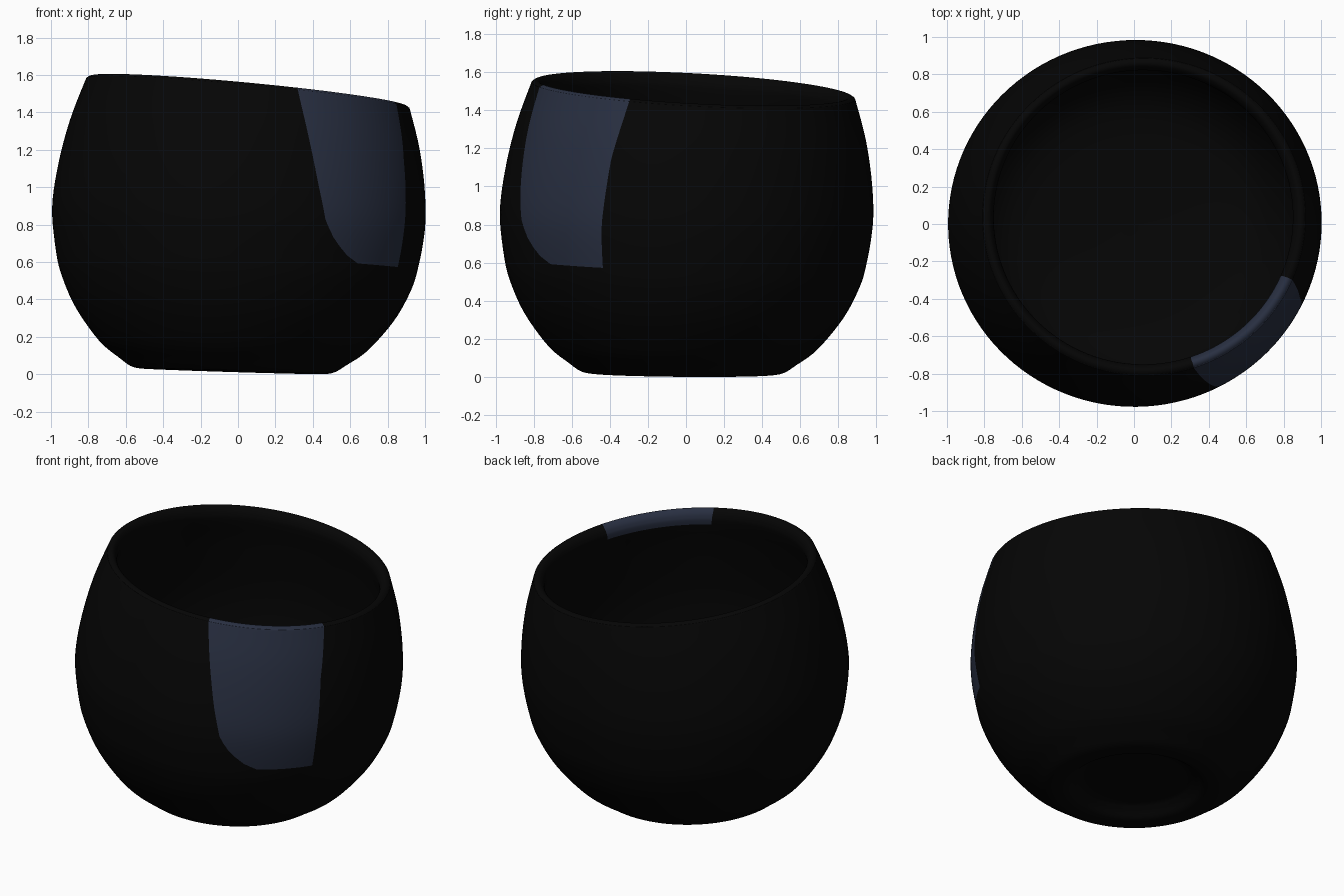
import bpy, bmesh, math

if "Cube" in bpy.data.objects:
    bpy.data.objects.remove(bpy.data.objects["Cube"])


def material(name, rgb):
    m = bpy.data.materials.new(name)
    m.diffuse_color = (*rgb, 1)
    m.use_nodes = True
    m.node_tree.nodes["Principled BSDF"].inputs["Base Color"].default_value = m.diffuse_color
    return m


def lerp_table(table, z):
    if z <= table[0][0]:
        return table[0][1]
    for (z0, a0), (z1, a1) in zip(table, table[1:]):
        if z <= z1:
            return a0 + (a1 - a0) * (z - z0) / (z1 - z0)
    return table[-1][1]


def spline(pts, steps):
    # Catmull-Rom through the profile points
    out = []
    for i in range(len(pts) - 1):
        p0, p1 = pts[max(i - 1, 0)], pts[i]
        p2, p3 = pts[i + 1], pts[min(i + 2, len(pts) - 1)]
        for s in range(steps):
            t = s / steps
            out.append(tuple(
                0.5 * (2 * b + (c - a) * t + (2 * a - 5 * b + 4 * c - d) * t * t
                       + (3 * b - a - 3 * c + d) * t ** 3)
                for a, b, c, d in zip(p0, p1, p2, p3)))
    return out + [pts[-1]]


# Profile (radius, height): underside recess, foot, outer wall, rim, inner wall, floor
outer = [(0.05, 0.09), (0.30, 0.085), (0.37, 0.06), (0.43, 0.02), (0.53, 0.022),
         (0.61, 0.07), (0.72, 0.155), (0.85, 0.32), (0.93, 0.48), (0.967, 0.61),
         (0.996, 0.83), (0.98, 1.05), (0.935, 1.28), (0.872, 1.48), (0.86, 1.505),
         (0.84, 1.515)]
inner = [(0.82, 1.507), (0.803, 1.475), (0.806, 1.42), (0.86, 1.22), (0.92, 0.85),
         (0.88, 0.5), (0.745, 0.26), (0.52, 0.16), (0.05, 0.14)]
STEPS = 5
profile = spline(outer + inner, STEPS)
row_patch_start = 9 * STEPS                     # lower edge of the patch
row_patch_end = (len(outer) + 2) * STEPS        # inside edge below the rim

# Left and right patch edges as angle by height; mesh columns follow them
left_edge = [(0.61, -48), (0.65, -53), (0.72, -58), (0.82, -62), (1.0, -65), (1.5, -72)]
right_edge = [(0.61, -27), (0.85, -27), (1.2, -26.2), (1.5, -23.4)]
PATCH_COLS, REST_COLS = 20, 108
COLS = PATCH_COLS + REST_COLS


def point(r, z, col):
    a, b = lerp_table(left_edge, z), lerp_table(right_edge, z)
    if col <= PATCH_COLS:
        ang = a + (b - a) * col / PATCH_COLS
    else:
        ang = b + (a + 360 - b) * (col - PATCH_COLS) / REST_COLS
    ang = math.radians(ang)
    x, y = r * math.cos(ang), 0.983 * r * math.sin(ang)
    # hand-made lean: the rings drift and tilt with height
    h = z - 0.8
    t = z / 1.5
    tilt = -(0.03 + 0.064 * t) * x - (0.008 + 0.045 * t) * y
    return (x + h * (0.076 if h > 0 else 0.0375),
            y + h * (0.055 if h > 0 else 0.025), z + tilt)


bm = bmesh.new()
rings = [[bm.verts.new(point(r, z, c)) for c in range(COLS)] for r, z in profile]
for i in range(len(rings) - 1):
    for c in range(COLS):
        d = (c + 1) % COLS
        f = bm.faces.new((rings[i][c], rings[i][d], rings[i + 1][d], rings[i + 1][c]))
        f.smooth = True
        if c < PATCH_COLS and row_patch_start <= i < row_patch_end:
            f.material_index = 1
bm.faces.new(list(reversed(rings[0])))
bm.faces.new(rings[-1])
bmesh.ops.recalc_face_normals(bm, faces=bm.faces)

# Stand on the ground
low = min(v.co.z for v in bm.verts)
for v in bm.verts:
    v.co.z -= low

mesh = bpy.data.meshes.new("cup")
bm.to_mesh(mesh)
bm.free()
mesh.materials.append(material("black glaze", (0.0016, 0.0016, 0.0016)))
mesh.materials.append(material("slate blue patch", (0.0215, 0.0285, 0.053)))
cup = bpy.data.objects.new("cup", mesh)
bpy.context.collection.objects.link(cup)
